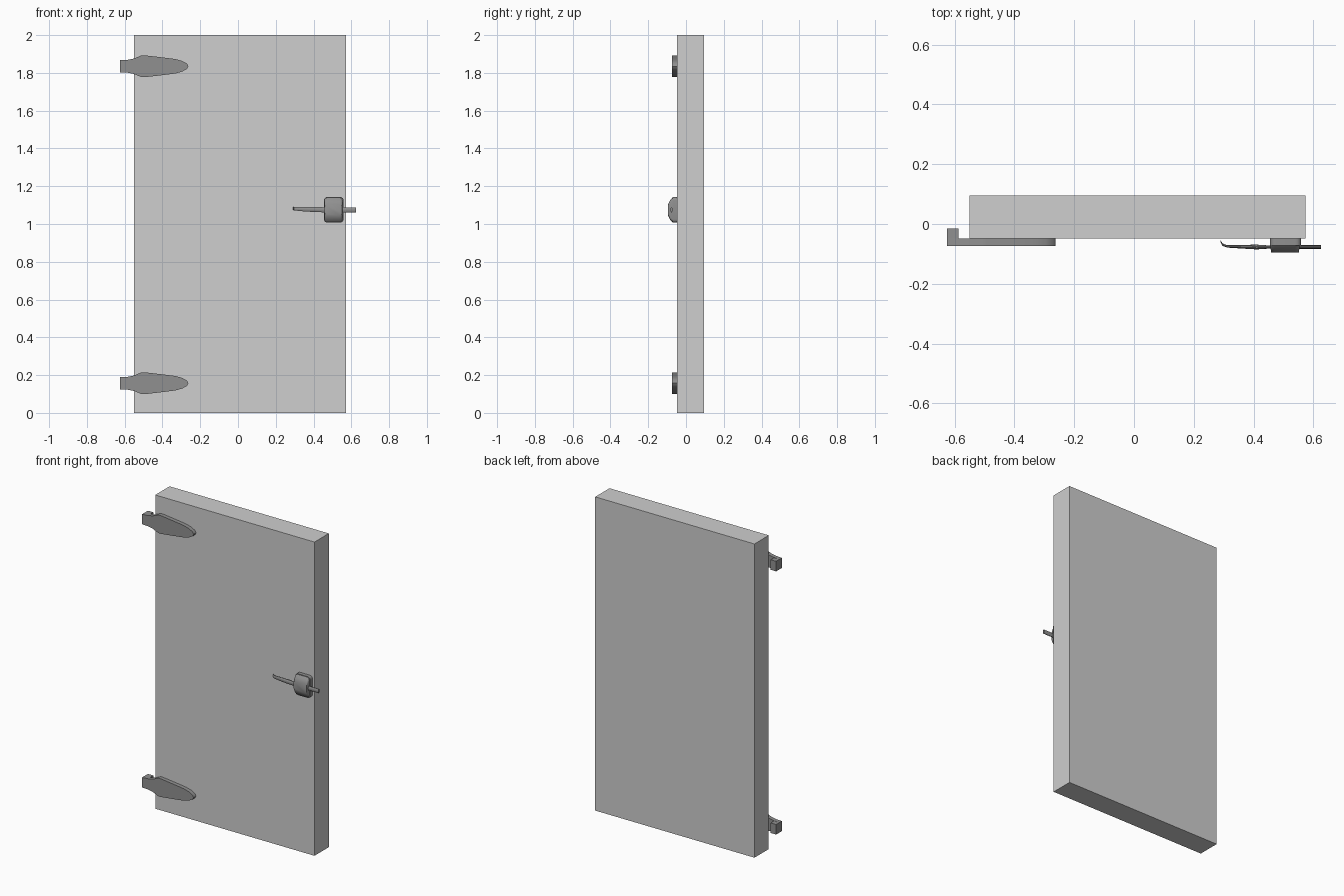
import bpy, bmesh, math
from mathutils import Vector

if "Cube" in bpy.data.objects:
    bpy.data.objects.remove(bpy.data.objects["Cube"])


def material(name, v):
    m = bpy.data.materials.new(name)
    m.diffuse_color = (v, v, v, 1)
    m.use_nodes = True
    m.node_tree.nodes["Principled BSDF"].inputs["Base Color"].default_value = m.diffuse_color
    return m


PANEL = material("light grey panel", 0.62)
METAL = material("mid grey metal", 0.28)


def finish(name, bm, mat, smooth=False):
    bmesh.ops.recalc_face_normals(bm, faces=bm.faces)
    me = bpy.data.meshes.new(name)
    bm.to_mesh(me)
    bm.free()
    me.materials.append(mat)
    ob = bpy.data.objects.new(name, me)
    bpy.context.collection.objects.link(ob)
    if smooth:
        bpy.ops.object.select_all(action='DESELECT')
        bpy.context.view_layer.objects.active = ob
        ob.select_set(True)
        bpy.ops.object.shade_smooth_by_angle(angle=math.radians(35))
    return ob


def loft(name, rings, mat, smooth=False):
    bm = bmesh.new()
    vs = [[bm.verts.new(p) for p in r] for r in rings]
    n = len(vs[0])
    for a, b in zip(vs, vs[1:]):
        for i in range(n):
            j = (i + 1) % n
            bm.faces.new((a[i], a[j], b[j], b[i]))
    bm.faces.new(vs[0])
    bm.faces.new(vs[-1])
    return finish(name, bm, mat, smooth)


def box(name, x0, x1, y0, y1, z0, z1, mat):
    return loft(name, [[(x, y0, z0), (x, y1, z0), (x, y1, z1), (x, y0, z1)]
                       for x in (x0, x1)], mat)


def rounded_rect(cx, cz, hx, hz, r, y, seg=4):
    pts = []
    for k, (sx, sz) in enumerate(((1, 1), (-1, 1), (-1, -1), (1, -1))):
        for s in range(seg + 1):
            a = math.pi / 2 * (k + s / seg)
            pts.append((cx + sx * (hx - r) + r * math.cos(a), y,
                        cz + sz * (hz - r) + r * math.sin(a)))
    return pts


# Door slab
FRONT = -0.048
box("door_panel", -0.55, 0.573, FRONT, 0.096, 0, 2, PANEL)

# Strap hinges: leaf-shaped plate plus a knuckle wrapping behind it
half = [(-0.625, .032), (-0.585, .034), (-0.55, .041), (-0.51, .058), (-0.495, .058),
        (-0.40, .047), (-0.33, .038), (-0.295, .028), (-0.27, .014)]
for tag, zc in (("lower", 0.157), ("upper", 1.835)):
    outline = ([(x, zc + h) for x, h in half] + [(-0.262, zc)]
               + [(x, zc - h) for x, h in reversed(half)])
    loft(tag + "_hinge_strap",
         [[(x, y, z) for x, z in outline] for y in (-0.073, FRONT)], METAL, True)
    box(tag + "_hinge_knuckle", -0.625, -0.587, FRONT, -0.015, zc - .032, zc + .032, METAL)

# Latch base and tapered cap
LX, LZ = 0.507, 1.075
loft("latch_base", [rounded_rect(LX, LZ, .052, .068, .018, y) for y in (FRONT, -0.072)],
     METAL, True)
loft("latch_cap", [rounded_rect(LX - .002, LZ, hx, hz, .014, y) for y, hx, hz in
                   ((-0.070, .048, .066), (-0.084, .048, .052), (-0.095, .046, .030))],
     METAL, True)

# Lever: one tapering bar through the latch, curling in at its tip
sections = [(.290, -.058, 1.082, .003, .007), (.296, -.069, 1.081, .004, .009),
            (.312, -.075, 1.080, .004, .010), (.360, -.076, 1.078, .006, .013),
            (.410, -.077, 1.077, .008, .014), (.455, -.077, LZ, .005, .014),
            (.558, -.077, LZ, .006, .014), (.625, -.077, LZ, .006, .014)]
N = 10
loft("latch_lever",
     [[(x, y + hy * math.cos(2 * math.pi * i / N), z + hz * math.sin(2 * math.pi * i / N))
       for i in range(N)] for x, y, z, hy, hz in sections], METAL, True)
